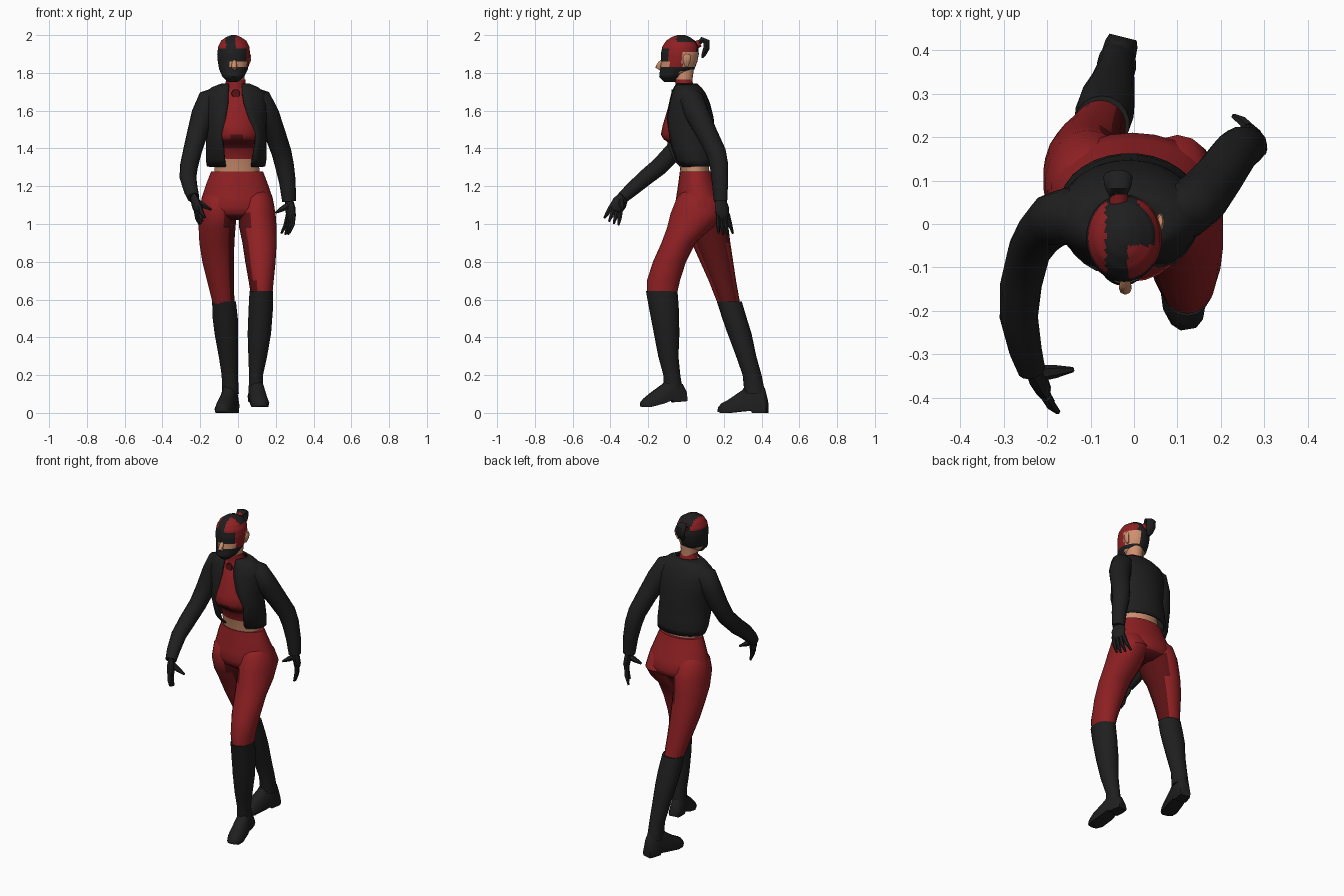
import bpy, bmesh, math
from mathutils import Vector

def mat(name, r, g, b):
    m = bpy.data.materials.new(name)
    m.diffuse_color = (r, g, b, 1)
    return m

RED = mat("red cloth", 0.275, 0.0145, 0.017)
BLACK = mat("black leather", 0.0135, 0.0135, 0.014)
SKIN = mat("skin", 0.62, 0.28, 0.16)
DARK = mat("dark red", 0.10, 0.006, 0.007)

def loft(name, rings, mats, rule=None, closed=True, thick=0):
    """Skin a list of point rings; rule(centre, normal) picks the material."""
    bm = bmesh.new()
    vs = [[bm.verts.new(p) for p in r] for r in rings]
    n = len(rings[0])
    for a, b in zip(vs, vs[1:]):
        for i in range(n if closed else n - 1):
            j = (i + 1) % n
            bm.faces.new((a[i], a[j], b[j], b[i]))
    if closed:
        bm.faces.new(vs[0])
        bm.faces.new(vs[-1])
    bmesh.ops.recalc_face_normals(bm, faces=bm.faces)
    bm.normal_update()
    if rule:
        for f in bm.faces:
            f.material_index = rule(f.calc_center_median(), f.normal)
    me = bpy.data.meshes.new(name)
    bm.to_mesh(me)
    bm.free()
    for m in mats:
        me.materials.append(m)
    me.shade_smooth()
    me.set_sharp_from_angle(angle=math.radians(50))
    ob = bpy.data.objects.new(name, me)
    bpy.context.collection.objects.link(ob)
    if thick:
        s = ob.modifiers.new("thickness", "SOLIDIFY")
        s.thickness, s.offset = thick, 0
    return ob

def box_ring(z, x0, x1, y0, y1, n=18):
    """Horizontal ellipse filling the given extents."""
    cx, cy, rx, ry = (x0 + x1) / 2, (y0 + y1) / 2, (x1 - x0) / 2, (y1 - y0) / 2
    return [(cx + rx * math.sin(2 * math.pi * i / n), cy - ry * math.cos(2 * math.pi * i / n), z)
            for i in range(n)]

def stack(name, rows, mats, rule=None, n=18):
    return loft(name, [box_ring(*r, n=n) for r in rows], mats, rule)

def tube(name, pts, m, n=10, flat=1.0, ref=(1, 0, 0)):
    """Round tube along (x, y, z, radius) points."""
    ps = [Vector(p[:3]) for p in pts]
    rings = []
    for i, p in enumerate(ps):
        t = (ps[min(i + 1, len(ps) - 1)] - ps[max(i - 1, 0)]).normalized()
        v = t.cross(Vector(ref)).normalized()
        u = v.cross(t)
        r = pts[i][3]
        rings.append([p + u * r * math.cos(2 * math.pi * k / n) + v * r * flat * math.sin(2 * math.pi * k / n)
                      for k in range(n)])
    return loft(name, rings, [m])

# torso: bare waist below, red top above, dark crease under the bust
def top_rule(c, nrm):
    return 0 if c.z < 1.345 else 2 if c.y < 0 and nrm.z < -.45 and c.z > 1.4 else 1

stack("torso", [(1.25, -.125, .115, -.025, .125), (1.345, -.125, .11, -.04, .12),
                (1.40, -.13, .115, -.06, .12), (1.425, -.13, .115, -.08, .12),
                (1.447, -.135, .12, -.118, .12), (1.475, -.137, .122, -.133, .12),
                (1.52, -.137, .122, -.124, .12), (1.60, -.135, .115, -.1, .11),
                (1.67, -.12, .1, -.078, .085), (1.71, -.085, .06, -.055, .055),
                (1.73, -.07, .045, -.05, .04)], [SKIN, RED, DARK], top_rule, 24)
stack("collar", [(1.68, -.072, .045, -.062, .05), (1.72, -.068, .042, -.055, .042),
                 (1.765, -.065, .04, -.058, .032)], [RED])
stack("neck", [(1.72, -.06, .035, -.05, .035), (1.77, -.06, .035, -.06, .035),
               (1.84, -.065, .035, -.08, .045)], [SKIN])
tube("keyhole", [(-.012, -.068, 1.69, .024), (-.012, -.076, 1.69, .022)], DARK)

# open jacket: each ring runs from one front edge round the back to the other
jacket = [(1.305, -.01, -.035, .155, .150, -.065, .07), (1.34, -.01, -.07, .158, .156, -.07, .075),
          (1.40, -.01, -.098, .155, .155, -.075, .085), (1.47, -.01, -.12, .145, .155, -.085, .095),
          (1.56, -.012, -.108, .142, .16, -.065, .055), (1.64, -.015, -.088, .122, .168, -.052, .03),
          (1.69, -.018, -.075, .1, .16, -.05, .022), (1.72, -.016, -.064, .078, .12, -.05, .022),
          (1.74, -.014, -.055, .055, .07, -.048, .022)]
rings = []
for z, cx, f, b, rx, xl, xr in jacket:
    a0, a1 = math.asin((xr - cx) / rx), 2 * math.pi + math.asin((xl - cx) / rx)
    rings.append([(cx + rx * math.sin(t), (f + b) / 2 - (b - f) / 2 * math.cos(t), z)
                  for t in (a0 + (a1 - a0) * i / 24 for i in range(25))])
loft("jacket", rings, [BLACK], closed=False, thick=.01)

# hips and thighs, with dark panels at the crotch and inner legs
stack("hips", [(1.277, -.143, .133, -.033, .14), (1.22, -.165, .155, -.04, .158),
               (1.14, -.192, .183, -.052, .194), (1.09, -.2, .193, -.06, .21),
               (1.05, -.185, .185, -.045, .2), (1.02, -.11, .11, 0, .15)],
      [RED, DARK], lambda c, nrm: int(c.z < 1.045 and abs(c.x) < .13), n=24)
stack("front_thigh", [(1.19, .04, .145, .0, .11), (1.14, .015, .182, -.048, .17),
                      (1.06, .0, .2, -.08, .205),
                      (.98, .005, .206, -.10, .14), (.9, .022, .206, -.13, .05),
                      (.8, .037, .2, -.175, .0), (.7, .055, .19, -.207, -.032),
                      (.62, .068, .182, -.205, -.05)],
      [RED, DARK], lambda c, nrm: int(nrm.x < -.55 and c.z < 1.06))
stack("back_thigh", [(1.19, -.155, -.05, .02, .13), (1.14, -.192, -.02, -.035, .185),
                     (1.06, -.206, -.005, -.05, .217),
                     (.98, -.21, -.012, -.02, .225), (.9, -.206, -.018, .03, .235),
                     (.8, -.19, -.02, .075, .25), (.7, -.165, -.02, .12, .265),
                     (.56, -.13, -.018, .175, .29)],
      [RED, DARK], lambda c, nrm: int(nrm.x > .55 and c.z < 1.06))

# boots: shaft, then foot sections from heel to toe
stack("front_boot", [(.645, .06, .186, -.212, -.045), (.55, .055, .186, -.195, -.038),
                     (.42, .05, .176, -.17, -.035), (.3, .054, .155, -.147, -.04),
                     (.2, .058, .133, -.12, -.03), (.1, .055, .135, -.12, -.015)], [BLACK])
stack("back_boot", [(.59, -.138, -.01, .163, .295), (.5, -.135, 0, .192, .322),
                    (.42, -.125, .002, .22, .347), (.3, -.103, .002, .265, .372),
                    (.2, -.087, 0, .3, .4), (.1, -.085, .005, .31, .42)], [BLACK])

def foot(name, heel, toe, rows):
    h, t = Vector(heel), Vector(toe)
    side = Vector((-(t - h).y, (t - h).x, 0)).normalized()
    rings = []
    for k, w, z0, z1 in rows:
        c = h.lerp(t, k)
        rings.append([c + side * w * s + Vector((0, 0, z0 + (z1 - z0) * q)) for s, q in
                      ((-.9, 0), (.9, 0), (1, .3), (.75, .75), (.35, 1), (-.35, 1), (-.75, .75), (-1, .3))])
    loft(name, rings, [BLACK])

foot("front_foot", (.085, .002, 0), (.125, -.242, 0),
     [(0, .032, .062, .11), (.08, .038, .06, .15), (.3, .04, .056, .2), (.32, .042, .068, .2),
      (.5, .048, .05, .155), (.78, .05, .032, .105), (.93, .037, .03, .075), (1, .018, .036, .055)])
foot("back_foot", (-.025, .43, 0), (-.09, .172, 0),
     [(0, .032, 0, .07), (.06, .038, 0, .13), (.28, .042, 0, .19), (.3, .042, .012, .19),
      (.5, .048, .008, .12), (.78, .05, 0, .07), (.93, .038, 0, .05), (1, .02, .006, .03)])

# sleeves
tube("forward_sleeve", [(-.10, .015, 1.685, .045), (-.15, .018, 1.655, .066), (-.185, .01, 1.58, .062),
                        (-.215, -.02, 1.48, .055), (-.24, -.06, 1.39, .05), (-.26, -.14, 1.305, .048),
                        (-.265, -.215, 1.245, .044), (-.25, -.29, 1.18, .038), (-.236, -.335, 1.14, .032)],
     BLACK, 14)
tube("rear_sleeve", [(.07, .02, 1.685, .045), (.115, .03, 1.655, .066), (.155, .06, 1.58, .064),
                     (.195, .11, 1.48, .057), (.23, .16, 1.38, .053), (.246, .175, 1.31, .05),
                     (.262, .18, 1.22, .044), (.27, .183, 1.12, .036)], BLACK, 14)

# gloves: palm, four fingers and a thumb
def glove(name, wrist, knuckle, spread, tip, curl, thumb):
    w, k, s, t, c = map(Vector, (wrist, knuckle, spread, tip, curl))
    tube(name + "_palm", [(*w, .03), (*w.lerp(k, .5), .042), (*k, .04), (*k.lerp(t, .15), .03)],
         BLACK, 10, .5, tuple(s))
    for i in range(4):
        o = i / 1.5 - 1
        a, b = k + s * o * .9, t + s * o * 1.35 + c * abs(i - 1.5) * .5
        tube(f"{name}_finger_{i + 1}", [(*a, .013), (*(a.lerp(b, .5) - c * .4), .012), (*b, .006)],
             BLACK, 6, 1, (0.3, .9, .2))
    mid = w.lerp(k, .35)
    th = Vector(thumb)
    tube(name + "_thumb", [(*mid, .02), (*mid.lerp(th, .55), .015), (*th, .006)], BLACK, 6, 1, (.1, .5, .9))

glove("forward_glove", (-.237, -.33, 1.145), (-.212, -.372, 1.08), (.01, -.028, .014),
      (-.194, -.395, 1.005), (.008, 0, .012), (-.14, -.335, 1.075))
glove("rear_glove", (.271, .185, 1.13), (.28, .195, 1.05), (.016, -.028, 0),
      (.26, .21, .94), (-.012, .0, .014), (.2, .16, 1.06))

# head, with a patched mask and hood coloured by region
profile = [(1.752, -.055, .0, -.115, -.06), (1.78, -.083, .033, -.142, -.01),
           (1.82, -.1, .052, -.137, .045), (1.86, -.107, .06, -.132, .06),
           (1.90, -.11, .064, -.133, .068), (1.94, -.105, .06, -.125, .064),
           (1.97, -.09, .045, -.105, .048), (1.99, -.062, .015, -.075, .02), (2.0, -.035, -.01, -.045, -.005)]
fine = []
for a, b in zip(profile, profile[1:]):
    fine += [[p + (q - p) * k / 4 for p, q in zip(a, b)] for k in range(4)]
fine.append(profile[-1])

def hood(c, nrm):
    red, black, skin = 0, 1, 2
    x, y, z = c
    if z < 1.826:                                   # chin guard and strap
        return black if y < -.04 or z > 1.807 else skin
    if z < 1.862 and y < -.07 and -.045 < x < .045:  # bare nose and lip
        return skin
    if z < 1.925:
        if x < -.03 or (y < -.08 and x < .042):     # black mask and left side
            return black
        if y < -.02:
            return red
        return skin if z < 1.905 and x > .0 else (red if x > .02 else black)
    if x < -.065:
        return red
    if x > -.015 and (y < -.05 or (z < 1.965 and x > .01)):
        return red
    return black

stack("head", fine, [RED, BLACK, SKIN], hood, 48)
tube("nose", [(-.02, -.115, 1.872, .008), (-.02, -.137, 1.85, .013), (-.02, -.148, 1.832, .015),
              (-.02, -.13, 1.82, .01)], SKIN, 8)
stack("ear", [(1.835, .045, .056, -.005, .012), (1.86, .05, .067, -.015, .022),
              (1.885, .052, .07, -.015, .026), (1.9, .055, .066, -.005, .02)], [SKIN], n=8)

# tied hair
tube("hair_tie", [(-.035, .045, 1.945, .022), (-.035, .075, 1.958, .02)], RED, 10)
tube("hair_bun", [(-.037, .065, 1.955, .02), (-.037, .085, 1.975, .03), (-.037, .108, 1.965, .034),
                  (-.037, .108, 1.93, .032), (-.037, .095, 1.9, .024), (-.037, .085, 1.88, .01)],
     BLACK, 10, .55)
